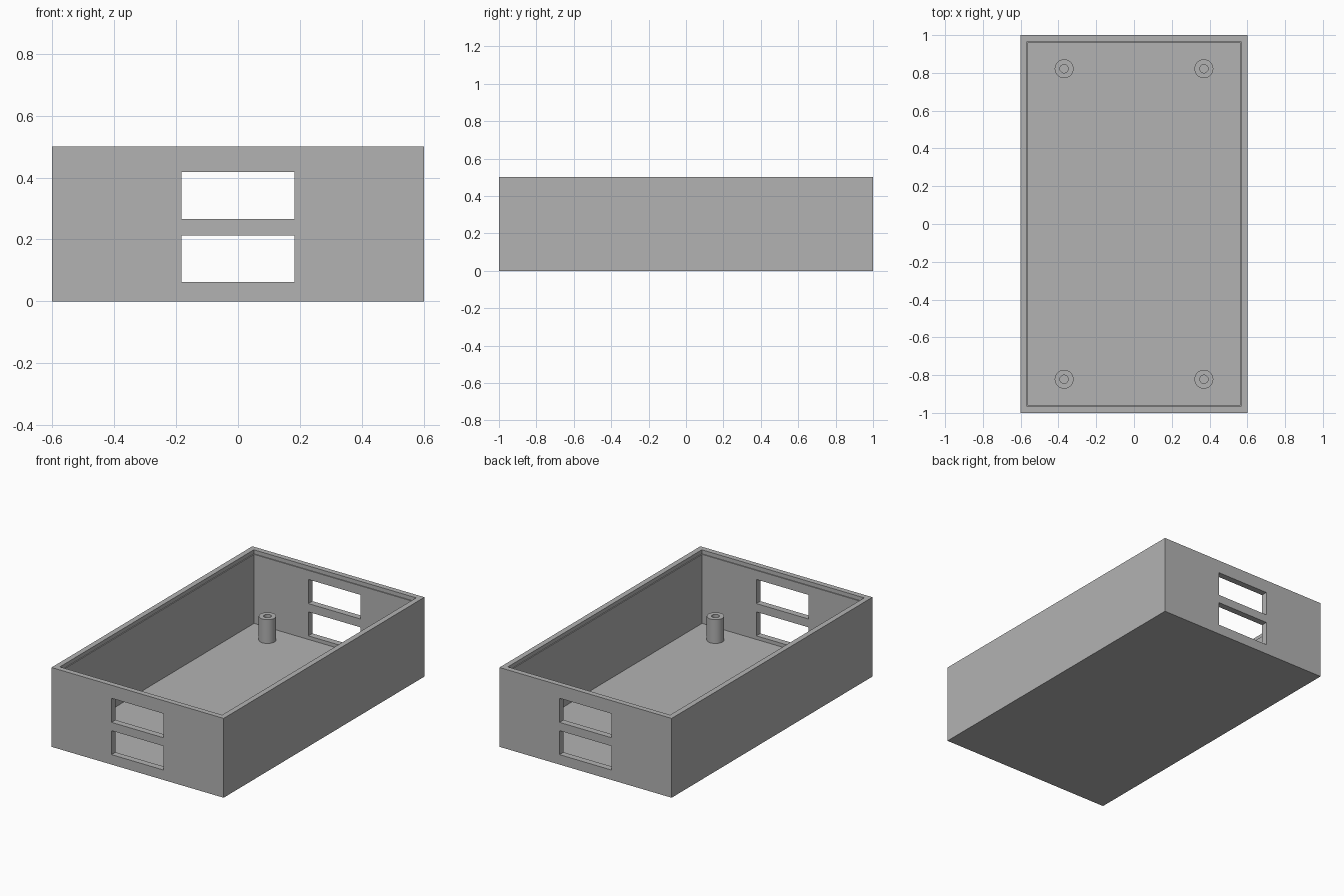
import bpy
import bmesh
from math import cos, sin, tau
from mathutils import Matrix

cube = bpy.data.objects.get("Cube")
if cube:
    bpy.data.objects.remove(cube, do_unlink=True)

WIDTH, LENGTH, HEIGHT = 1.2, 2.0, 0.5
WALL, FLOOR = 0.04, 0.04
LIP_WALL, LIP_DEPTH = 0.034, 0.025

grey = bpy.data.materials.new("plain_grey")
grey.use_nodes = True
colour = (0.45, 0.45, 0.45, 1)
grey.diffuse_color = colour
grey.node_tree.nodes["Principled BSDF"].inputs["Base Color"].default_value = colour


def finish(name, bm):
    bmesh.ops.recalc_face_normals(bm, faces=bm.faces)
    mesh = bpy.data.meshes.new(name)
    bm.to_mesh(mesh)
    bm.free()
    mesh.materials.append(grey)
    obj = bpy.data.objects.new(name, mesh)
    bpy.context.collection.objects.link(obj)
    return obj


def loft(name, rings, closed_ring=False):
    """Skin a stack of vertex rings; cap the ends or join last to first."""
    bm = bmesh.new()
    loops = [[bm.verts.new(p) for p in ring] for ring in rings]
    pairs = list(zip(loops, loops[1:]))
    if closed_ring:
        pairs.append((loops[-1], loops[0]))
    else:
        bm.faces.new(loops[0])
        bm.faces.new(loops[-1])
    n = len(loops[0])
    for a, b in pairs:
        for i in range(n):
            j = (i + 1) % n
            bm.faces.new((a[i], a[j], b[j], b[i]))
    return finish(name, bm)


def rect(inset, z):
    x, y = WIDTH / 2 - inset, LENGTH / 2 - inset
    return [(-x, -y, z), (x, -y, z), (x, y, z), (-x, y, z)]


def circle(x, y, r, z, n=32):
    return [(x + r * cos(tau * i / n), y + r * sin(tau * i / n), z) for i in range(n)]


# Open tray with a shallow step inside the rim
tray = loft("tray", [
    rect(0, 0), rect(0, HEIGHT),
    rect(LIP_WALL, HEIGHT), rect(LIP_WALL, HEIGHT - LIP_DEPTH),
    rect(WALL, HEIGHT - LIP_DEPTH), rect(WALL, FLOOR)])

# Two stacked openings through both end walls
for low, high in ((0.0625, 0.2135), (0.266, 0.418)):
    bm = bmesh.new()
    bmesh.ops.create_cube(bm, size=1, matrix=Matrix.Translation((0, 0, (low + high) / 2))
                          @ Matrix.Diagonal((0.364, LENGTH + 0.2, high - low, 1)))
    cutter = finish("slot_cutter", bm)
    cutter.hide_render = True
    cut = tray.modifiers.new("slot", 'BOOLEAN')
    cut.operation = 'DIFFERENCE'
    cut.solver = 'EXACT'
    cut.object = cutter
    bpy.context.view_layer.objects.active = tray
    bpy.ops.object.modifier_apply(modifier=cut.name)
    bpy.data.objects.remove(cutter, do_unlink=True)

# Four hollow screw posts on the floor
for side, sx in (("right", -1), ("left", 1)):
    for end, sy in (("front", -1), ("back", 1)):
        x, y = 0.37 * sx, 0.822 * sy
        post = loft(f"{end}_{side}_post", [
            circle(x, y, 0.05, FLOOR), circle(x, y, 0.05, 0.19),
            circle(x, y, 0.022, 0.19), circle(x, y, 0.022, FLOOR)], closed_ring=True)
        bpy.ops.object.select_all(action='DESELECT')
        post.select_set(True)
        bpy.context.view_layer.objects.active = post
        bpy.ops.object.shade_smooth_by_angle()
